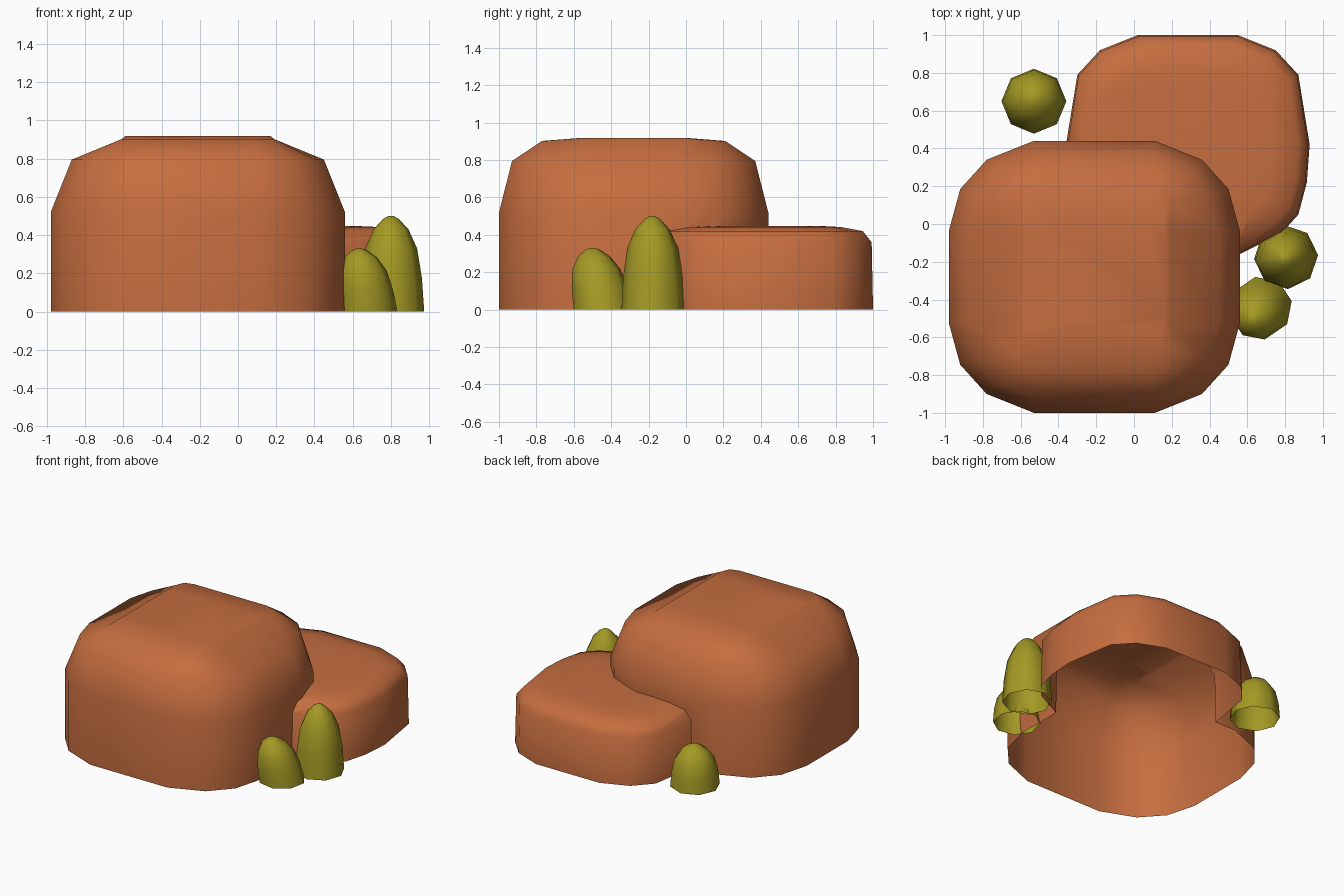
import bpy, bmesh, math
from mathutils import Vector

if "Cube" in bpy.data.objects:
    bpy.data.objects.remove(bpy.data.objects["Cube"])


def material(name, rgb):
    m = bpy.data.materials.new(name)
    m.diffuse_color = (*rgb, 1)
    m.use_nodes = True
    m.node_tree.nodes["Principled BSDF"].inputs["Base Color"].default_value = m.diffuse_color
    return m


ROCK = material("terracotta rock", (0.56, 0.155, 0.05))
BUSH = material("olive green", (0.37, 0.32, 0.018))


def loft(name, rings, mat, bottom=True):
    """Skin equal-length rings from bottom to top and cap the ends."""
    bm = bmesh.new()
    vs = [[bm.verts.new(p) for p in r] for r in rings]
    n = len(vs[0])
    for a, b in zip(vs, vs[1:]):
        for i in range(n):
            j = (i + 1) % n
            bm.faces.new((a[i], a[j], b[j], b[i]))
    bm.faces.new(vs[-1])
    if bottom:
        bm.faces.new(vs[0][::-1])
    bmesh.ops.recalc_face_normals(bm, faces=bm.faces)
    me = bpy.data.meshes.new(name)
    bm.to_mesh(me)
    bm.free()
    me.materials.append(mat)
    ob = bpy.data.objects.new(name, me)
    bpy.context.collection.objects.link(ob)
    return ob


def select(ob):
    bpy.ops.object.select_all(action='DESELECT')
    ob.select_set(True)
    bpy.context.view_layer.objects.active = ob


def mirrored_ring(quarter, cx, cy, z):
    """Counter-clockwise ring from the points of one quarter."""
    q = list(quarter)
    pts = q + [(-x, y) for x, y in q[::-1]]
    pts += [(-x, -y) for x, y in pts]
    return [(cx + x, cy + y, z) for x, y in pts]


# Tall rock: rounded block with a nearly rectangular crown
wall = [(.77, .245), (.71, .465), (.57, .62), (.32, .72)]
layers = [
    (-.1, wall),
    (.52, wall),
    (.795, [(.66, .245), (.61, .43), (.51, .565), (.32, .65)]),
    (.902, [(.40, .25), (.40, .40), (.37, .47), (.30, .49)]),
    (.918, [(.38, .20), (.38, .27), (.36, .285), (.28, .285)]),
]
rock = loft("rocks", [mirrored_ring(q, -.21, -.28, z) for z, q in layers], ROCK)

# Low rock: irregular outline with a softly rolled top edge
outline = [(.93, .42), (.87, .79), (.75, .92), (.55, 1), (.02, 1), (-.18, .92),
           (-.30, .79), (-.36, .42), (-.30, .05), (-.18, -.06), (.02, -.16),
           (.30, -.19), (.56, -.16), (.78, -.05), (.87, .05), (.915, .22)]
mid = Vector((.285, .40))


def inset_ring(d, z):
    ring = []
    for p in outline:
        v = Vector(p) - mid
        q = mid + v * (1 - d / v.length)
        ring.append((q.x, q.y, z))
    return ring


low = loft("low_rock", [inset_ring(d, z) for d, z in
                        ((0, -.2), (0, 0), (.008, .36), (.06, .42), (.19, .442), (.32, .448))], ROCK)

# Join the rocks and open the underside
mod = rock.modifiers.new("join", 'BOOLEAN')
mod.operation = 'UNION'
mod.solver = 'EXACT'
mod.object = low
select(rock)
bpy.ops.object.modifier_apply(modifier="join")
bpy.data.objects.remove(low)
bm = bmesh.new()
bm.from_mesh(rock.data)
bmesh.ops.bisect_plane(bm, geom=bm.verts[:] + bm.edges[:] + bm.faces[:],
                       plane_co=(0, 0, 0), plane_no=(0, 0, 1), clear_inner=True)
bm.to_mesh(rock.data)
bm.free()
select(rock)
bpy.ops.object.shade_smooth_by_angle(angle=math.radians(50))


# Bushes: eight-sided rounded cones, optionally leaning
def bush(name, base, tip, r, h, turn):
    rings = []
    for t, s in ((0, 1), (.35, .94), (.66, .80), (.86, .54), (.97, .24), (1, .08)):
        cx = base[0] + (tip[0] - base[0]) * t
        cy = base[1] + (tip[1] - base[1]) * t
        rings.append([(cx + r * s * math.cos(turn + i * math.tau / 8),
                       cy + r * s * math.sin(turn + i * math.tau / 8), h * t) for i in range(8)])
    select(loft(name, rings, BUSH, bottom=False))
    bpy.ops.object.shade_smooth_by_angle(angle=math.radians(60))


bush("tall_bush", (.805, -.175), (.80, -.18), .17, .50, .06)
bush("leaning_bush", (.675, -.44), (.635, -.50), .163, .33, .2)
bush("back_bush", (-.53, .65), (-.53, .66), .172, .31, .0)
